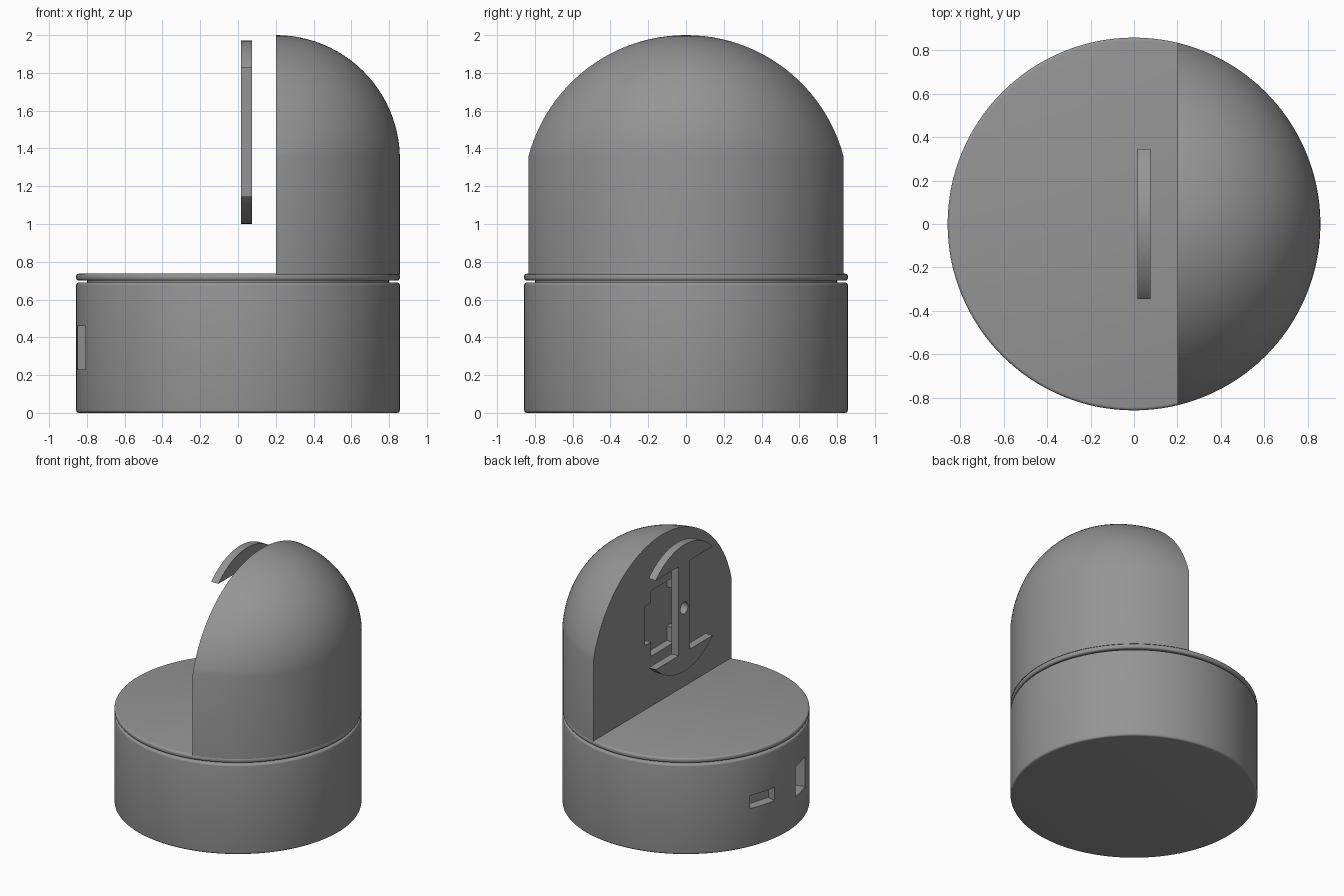
import bpy, bmesh, math
from mathutils import Matrix

if "Cube" in bpy.data.objects:
    bpy.data.objects.remove(bpy.data.objects["Cube"])

R = 0.857          # body radius
CUT = 0.20         # x of the flat wall
TOP, SPRING, DECK = 2.0, 1.36, 0.737

grey = bpy.data.materials.new("plain_grey")
grey.diffuse_color = (0.3, 0.3, 0.3, 1)
grey.use_nodes = True
grey.node_tree.nodes["Principled BSDF"].inputs["Base Color"].default_value = grey.diffuse_color


def make(name, bm, angle=35):
    bmesh.ops.recalc_face_normals(bm, faces=bm.faces)
    me = bpy.data.meshes.new(name)
    bm.to_mesh(me)
    bm.free()
    ob = bpy.data.objects.new(name, me)
    bpy.context.collection.objects.link(ob)
    me.materials.append(grey)
    smooth(ob, angle)
    return ob


def smooth(ob, angle=35):
    bpy.ops.object.select_all(action='DESELECT')
    ob.select_set(True)
    bpy.context.view_layer.objects.active = ob
    bpy.ops.object.shade_smooth_by_angle(angle=math.radians(angle))


def lathe(name, profile, n=128):
    bm = bmesh.new()
    rings = [[bm.verts.new((r * math.cos(2 * math.pi * i / n), r * math.sin(2 * math.pi * i / n), z))
              for i in range(n)] for r, z in profile]
    for a, b in zip(rings, rings[1:]):
        for i in range(n):
            j = (i + 1) % n
            bm.faces.new((a[i], a[j], b[j], b[i]))
    bm.faces.new(rings[0][::-1])
    bm.faces.new(rings[-1])
    return make(name, bm)


def rounded(z0, z1, b, steps=4):
    # side profile with rounded lower and upper rims
    arc = [(b * math.sin(k * math.pi / 2 / steps), b * math.cos(k * math.pi / 2 / steps))
           for k in range(steps + 1)]
    low = [(R - b + s, z0 + b - c) for s, c in arc]
    high = [(R - b + s, z1 - b + c) for s, c in reversed(arc)]
    return low + high


def cut(ob, bm):
    # subtract a temporary solid
    cutter = make("cutter", bm)
    cutter.hide_render = True
    mod = ob.modifiers.new("cut", 'BOOLEAN')
    mod.object, mod.operation, mod.solver = cutter, 'DIFFERENCE', 'EXACT'
    smooth(ob)
    bpy.ops.object.modifier_apply(modifier=mod.name)
    bpy.data.objects.remove(cutter)
    smooth(ob)


def box(x0, x1, y0, y1, z0, z1, turn=0.0):
    bm = bmesh.new()
    m = (Matrix.Rotation(turn, 4, 'Z')
         @ Matrix.Translation(((x0 + x1) / 2, (y0 + y1) / 2, (z0 + z1) / 2))
         @ Matrix.Diagonal((x1 - x0, y1 - y0, z1 - z0, 1)))
    bmesh.ops.create_cube(bm, size=1, matrix=m)
    return bm


# Base drum with two port openings in its side
base = lathe("base_drum", rounded(0, 0.69, 0.015))
for azimuth, half_w, z0, z1 in ((193.3, 0.09, 0.23, 0.46), (163.5, 0.108, 0.295, 0.395)):
    cut(base, box(R - 0.075, R + 0.1, -half_w, half_w, z0, z1, math.radians(azimuth)))

# Recessed neck and turntable disc
lathe("neck", [(0.80, 0.68), (0.80, 0.71)])
lathe("turntable", rounded(0.70, DECK, 0.014))

# Half-round housing: arcs sweep from the apex to the curved wall
bm = bmesh.new()
H, NA, NT = TOP - SPRING, 64, 24
apex = bm.verts.new((CUT, 0, TOP))
cols = []
for i in range(NA + 1):
    th = -math.pi / 2 + math.pi * i / NA
    c, s = math.cos(th), math.sin(th)
    d = -CUT * c + math.sqrt(R * R - (CUT * s) ** 2)
    rad, sweep = (d * d + H * H) / (2 * H), 2 * math.atan2(H, d)
    col = []
    for k in range(1, NT + 1):
        p = sweep * k / NT
        q = rad * math.sin(p)
        col.append(bm.verts.new((CUT + q * c, q * s, TOP - rad * (1 - math.cos(p)))))
    col.append(bm.verts.new((CUT + d * c, d * s, DECK - 0.005)))
    cols.append(col)
for a, b in zip(cols, cols[1:]):
    bm.faces.new((apex, a[0], b[0]))
    for k in range(NT):
        bm.faces.new((a[k], a[k + 1], b[k + 1], b[k]))
bm.faces.new([apex] + cols[0] + cols[-1][::-1])
bm.faces.new([c[-1] for c in cols])
housing = make("housing", bm)

# Stepped pocket in the flat wall
cut(housing, box(CUT - 0.1, CUT + 0.06, -0.14, 0.14, 1.12, 1.62))
cut(housing, box(CUT - 0.1, CUT + 0.06, -0.21, 0.21, 1.23, 1.53))

# Round dial plate reduced to two caps joined by a narrow web
CZ, DR, CAP, WEB = 1.486, 0.485, 0.345, 0.067
chord = math.sqrt(DR ** 2 - CAP ** 2)
half = math.asin(CAP / DR)
upper = [(DR * math.sin(a), DR * math.cos(a))
         for a in (half * (1 - 2 * k / 32) for k in range(33))]
outline = [(WEB, chord)] + upper + [(-WEB, chord)]
outline += [(-y, -z) for y, z in outline]
bm = bmesh.new()
face = bm.faces.new([bm.verts.new((0.015, y, CZ + z)) for y, z in outline])
ext = bmesh.ops.extrude_face_region(bm, geom=[face])
bmesh.ops.translate(bm, vec=(0.06, 0, 0), verts=[v for v in ext["geom"] if isinstance(v, bmesh.types.BMVert)])
dial = make("dial_plate", bm)

# Centre hole through the web
bm = bmesh.new()
bmesh.ops.create_cone(bm, cap_ends=True, segments=32, radius1=0.045, radius2=0.045, depth=0.3,
                      matrix=Matrix.Translation((0.045, 0, CZ)) @ Matrix.Rotation(math.pi / 2, 4, 'Y'))
cut(dial, bm)
